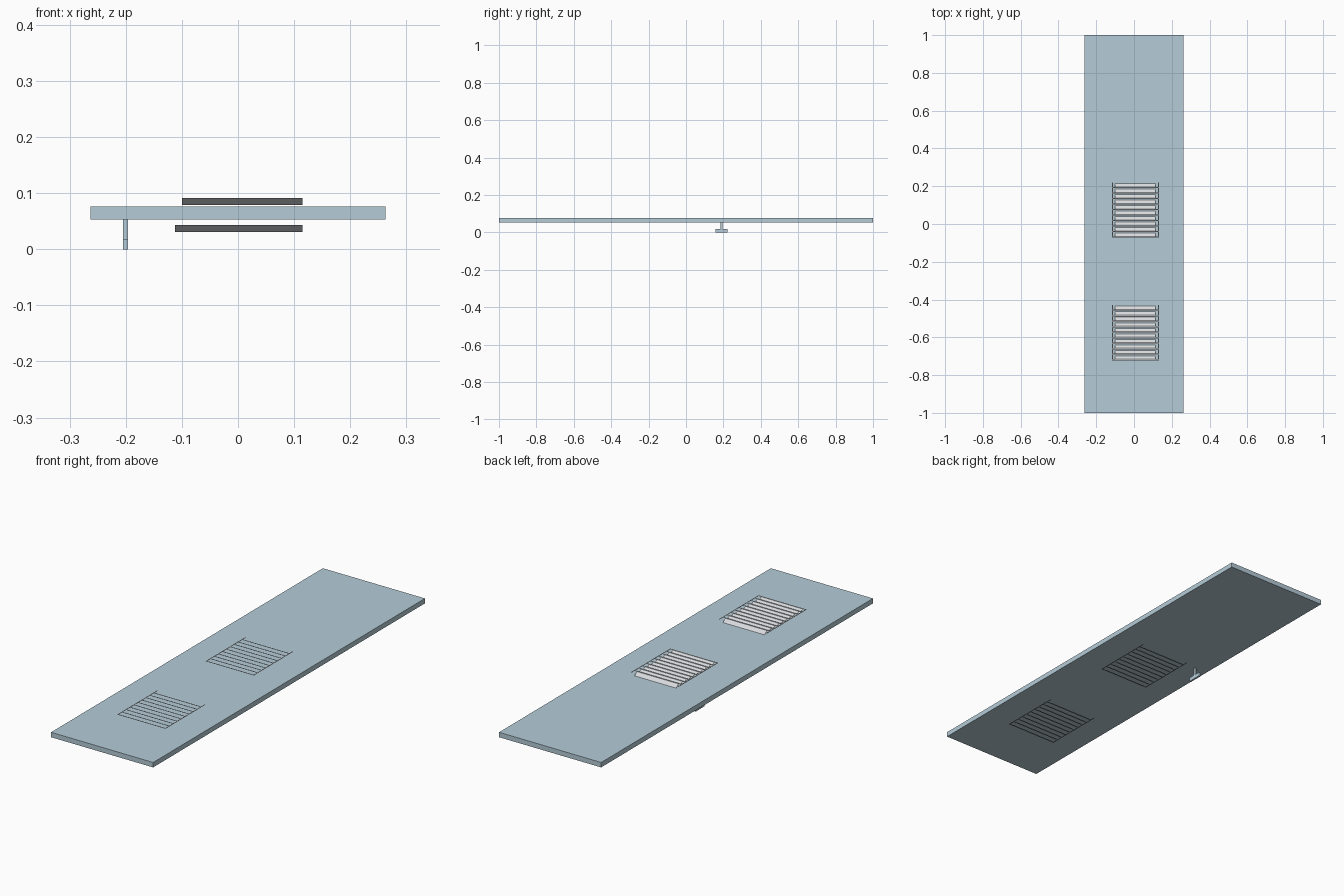
import bpy, bmesh

if "Cube" in bpy.data.objects:
    bpy.data.objects.remove(bpy.data.objects["Cube"])

def material(name, color):
    m = bpy.data.materials.new(name)
    m.diffuse_color = color
    m.use_nodes = True
    m.node_tree.nodes["Principled BSDF"].inputs["Base Color"].default_value = m.diffuse_color
    return m

BLUE = material("pale_blue", (0.46, 0.60, 0.68, 1))
LIGHT = material("light_grey", (0.68, 0.70, 0.72, 1))

def finish(name, bm, mat):
    mesh = bpy.data.meshes.new(name)
    bm.to_mesh(mesh)
    bm.free()
    ob = bpy.data.objects.new(name, mesh)
    bpy.context.collection.objects.link(ob)
    mesh.materials.append(mat)
    return ob

def box(name, x, y, z, mat):
    bm = bmesh.new()
    bmesh.ops.create_cube(bm, size=1)
    for v in bm.verts:
        v.co = [r[0] if c < 0 else r[1] for r, c in zip((x, y, z), v.co)]
    return finish(name, bm, mat)

def louvre(name, y0, x_lip, x_slat, z_top, depth, count=10, pitch=0.0292):
    """Row of thin sheet slats: narrow flat lip, then a blade sloping down to the back."""
    bm = bmesh.new()
    def quad(xs, ya, za, yb, zb):
        bm.faces.new([bm.verts.new(p) for p in (
            (xs[0], ya, za), (xs[1], ya, za), (xs[1], yb, zb), (xs[0], yb, zb))])
    for i in range(count):
        y = y0 + i * pitch
        quad(x_lip, y, z_top, y + 0.006, z_top)
        quad(x_slat, y + 0.006, z_top, y + 0.024, z_top - depth)
    # flat strips joining the slat ends
    y1 = y0 + count * pitch
    for a, b in ((x_lip[0], x_lip[0] + 0.005), (x_lip[1] - 0.005, x_lip[1])):
        quad((a, b), y0, z_top, y1, z_top)
    bmesh.ops.remove_doubles(bm, verts=bm.verts, dist=1e-5)
    return finish(name, bm, LIGHT)

# door panel
box("door_panel", (-0.263, 0.263), (-1, 1), (0.053, 0.076), BLUE)

# two vents, each with slats on both faces
for label, y0 in (("lower", -0.722), ("upper", -0.072)):
    louvre(label + "_outer_vent", y0, (-0.117, 0.132), (-0.1, 0.115), 0.0915, 0.013)
    louvre(label + "_inner_vent", y0, (-0.13, 0.132), (-0.112, 0.115), 0.0435, 0.0125)

# T-shaped handle
box("handle_stem", (-0.205, -0.196), (0.184, 0.196), (0.018, 0.053), BLUE)
box("handle_grip", (-0.205, -0.196), (0.158, 0.222), (0, 0.018), BLUE)
